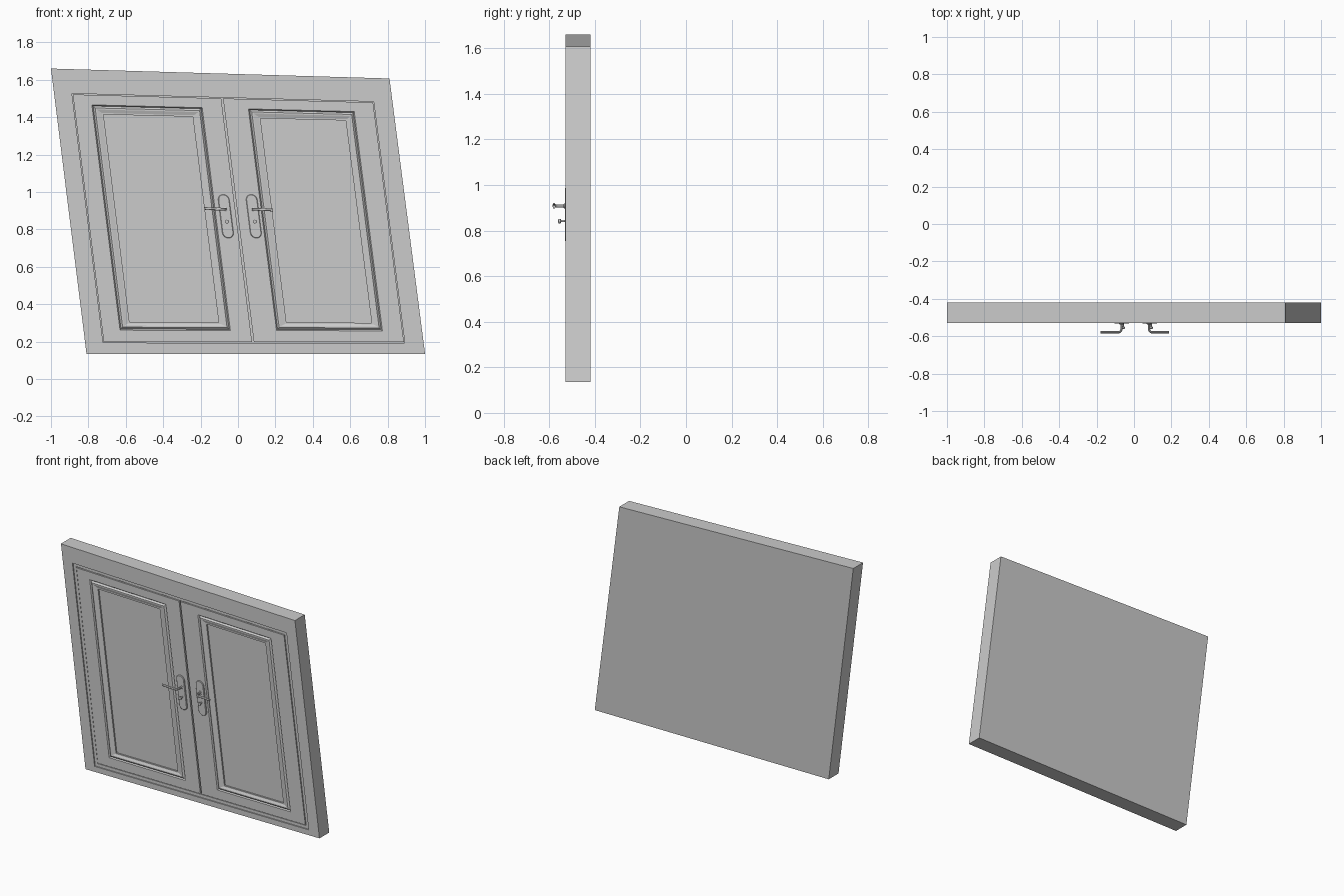
import bpy, bmesh, math
from mathutils import Vector

if "Cube" in bpy.data.objects:
    bpy.data.objects.remove(bpy.data.objects["Cube"])

FRONT, BACK = -0.528, -0.42
W, LEAN, SLOPE = 1.81, 0.19, 0.053


def warp(u, t):
    """Leaning door plane: u = distance along the sill, t = 0..1 up the height."""
    return (-0.81 + u - LEAN * t, 0.135 + t * (1.525 - SLOPE * u / W))


def make_object(name, bm):
    bmesh.ops.recalc_face_normals(bm, faces=bm.faces)
    me = bpy.data.meshes.new(name)
    bm.to_mesh(me)
    bm.free()
    ob = bpy.data.objects.new(name, me)
    bpy.context.collection.objects.link(ob)
    return ob


def loft(name, loops):
    """Bridge successive closed loops of points and cap both ends."""
    bm = bmesh.new()
    rings = [[bm.verts.new(p) for p in lp] for lp in loops]
    n = len(rings[0])
    for a, b in zip(rings, rings[1:]):
        for i in range(n):
            j = (i + 1) % n
            bm.faces.new((a[i], a[j], b[j], b[i]))
    bm.faces.new(rings[0])
    bm.faces.new(rings[-1])
    return make_object(name, bm)


def rect(u0, u1, t0, t1, y, inset=0.0):
    k = inset / 1.5
    out = []
    for u, t in ((u0 + inset, t0 + k), (u1 - inset, t0 + k),
                 (u1 - inset, t1 - k), (u0 + inset, t1 - k)):
        x, z = warp(u, t)
        out.append((x, y, z))
    return out


# surrounding frame with a stepped recess for the two leaves
outer, inner = (0, W, 0, 1), (0.075, 1.731, 0.025, 0.928)
pit = (0.096, 1.709, 0.039, 0.914)
loft("door_frame", [rect(*outer, BACK), rect(*outer, FRONT), rect(*inner, FRONT),
                    rect(*inner, FRONT + 0.008), rect(*pit, FRONT + 0.008),
                    rect(*pit, FRONT + 0.025)])

# door leaves, each with a raised moulding around a sunken panel
LEAF = FRONT + 0.005
for side, leaf, panel, glass in (
        ("left", (0.100, 0.893, 0.042, 0.911), (0.195, 0.785, 0.083, 0.876), (0.251, 0.728, 0.112, 0.843)),
        ("right", (0.903, 1.705, 0.042, 0.911), (1.032, 1.598, 0.083, 0.876), (1.090, 1.546, 0.112, 0.843))):
    loft(side + "_door_leaf", [
        rect(*leaf, FRONT + 0.026), rect(*leaf, LEAF),
        rect(*panel, LEAF), rect(*panel, LEAF + 0.008, 0.006),
        rect(*panel, LEAF - 0.002, 0.016), rect(*panel, LEAF - 0.002, 0.024),
        rect(*glass, LEAF + 0.004, -0.008), rect(*glass, LEAF + 0.004),
        rect(*glass, LEAF + 0.014)])


# handle plates: leaning stadium outlines
def stadium(cx, cz, r, half, y, n=12):
    pts = []
    for k in (0, 1):
        for i in range(n + 1):
            a = math.pi * (i / n + k)
            dz = r * math.sin(a) + (half if k == 0 else -half)
            pts.append((cx + r * math.cos(a) - 0.125 * dz, y, cz + dz))
    return pts


def turned(name, x, z, profile, n=16):
    """Round part along y from (radius, y) pairs."""
    loft(name, [[(x + r * math.cos(2 * math.pi * i / n), y, z + r * math.sin(2 * math.pi * i / n))
                 for i in range(n)] for r, y in profile])
    ob = bpy.data.objects[name]
    bpy.context.view_layer.objects.active = ob
    ob.select_set(True)
    bpy.ops.object.shade_smooth_by_angle()
    ob.select_set(False)


def lever(name, x, z, reach, rise):
    """Flattened bar that leaves the plate and bends sideways."""
    s = math.copysign(1, reach)
    R, yb = 0.018, -0.579
    path = [(0, FRONT, 0)]
    for i in range(7):
        a = math.pi / 2 * i / 6
        path.append((s * R * (1 - math.cos(a)), yb + R - R * math.sin(a), 0))
    path.append((reach, yb, rise))
    P = [Vector(p) for p in path]
    loops = []
    for i, p in enumerate(P):
        d = (P[min(i + 1, len(P) - 1)] - P[max(i - 1, 0)])
        d.z = 0
        side = d.normalized().cross(Vector((0, 0, 1)))
        ring = []
        for k in range(10):
            a = 2 * math.pi * k / 10
            q = p + side * 0.006 * math.cos(a) + Vector((0, 0, 0.008 * math.sin(a)))
            ring.append((x + q.x, q.y, z + q.z))
        loops.append(ring)
    ob = loft(name, loops)
    bpy.context.view_layer.objects.active = ob
    ob.select_set(True)
    bpy.ops.object.shade_smooth_by_angle()
    ob.select_set(False)


for side, px, sx, reach, rise in (("left", -0.065, -0.067, -0.113, 0.005),
                                  ("right", 0.0845, 0.080, 0.108, -0.004)):
    loft(side + "_handle_plate", [
        stadium(px, 0.87, 0.030, 0.087, LEAF + 0.001),
        stadium(px, 0.87, 0.030, 0.087, FRONT - 0.001),
        stadium(px, 0.87, 0.027, 0.087, FRONT - 0.004)])
    turned(side + "_lever_collar", sx, 0.908, [(0.012, FRONT), (0.012, FRONT - 0.007), (0.008, FRONT - 0.009)])
    lever(side + "_lever", sx, 0.908, reach, rise)
    # small key knob below the lever
    turned(side + "_key_knob", px + 0.006, 0.842,
           [(0.005, FRONT), (0.005, -0.548), (0.010, -0.550), (0.010, -0.559), (0.007, -0.561)])
